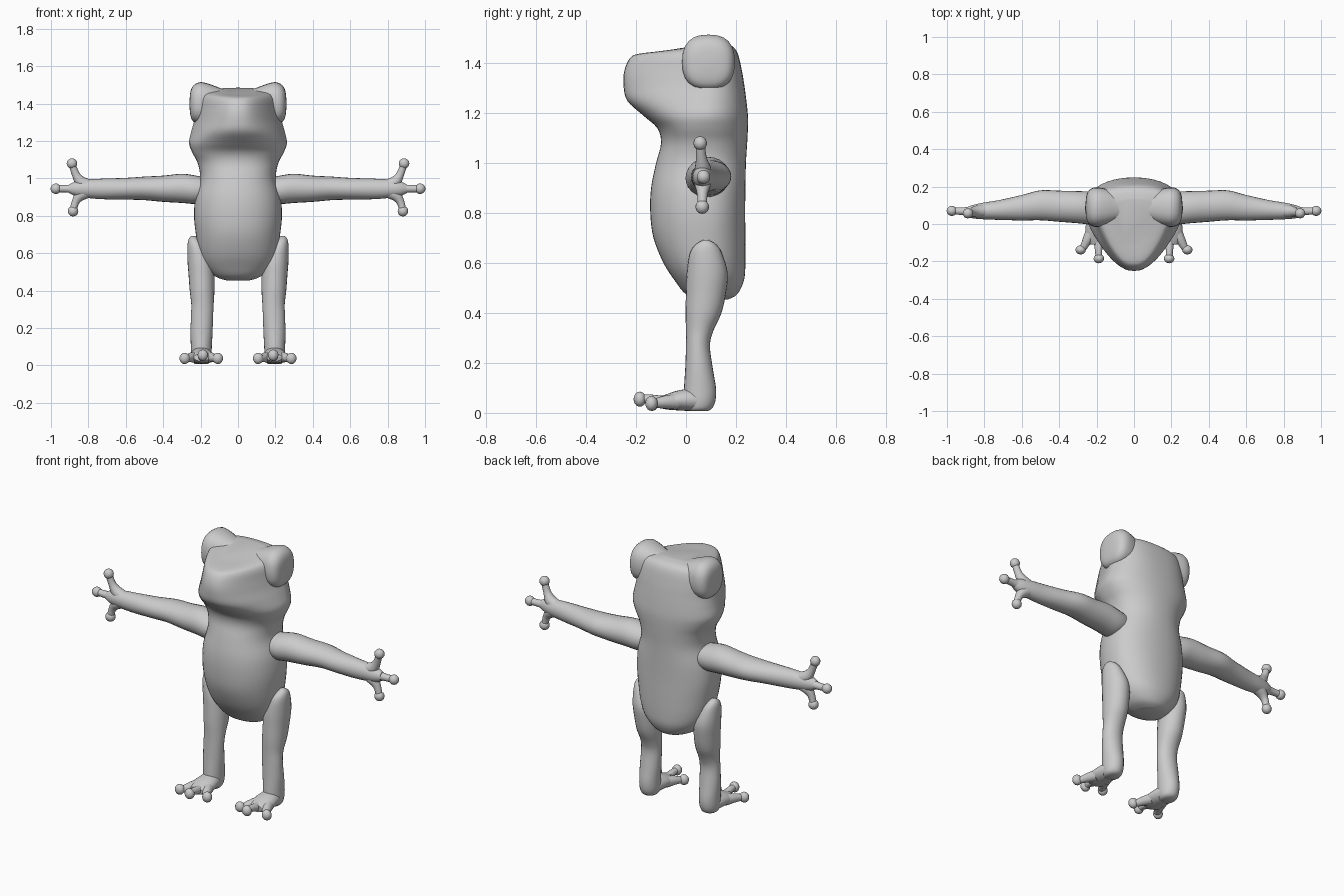
import bpy, bmesh, math
from mathutils import Vector

if "Cube" in bpy.data.objects:
    bpy.data.objects.remove(bpy.data.objects["Cube"])

skin = bpy.data.materials.new("grey skin")
skin.diffuse_color = (0.6, 0.6, 0.6, 1)
skin.use_nodes = True
skin.node_tree.nodes["Principled BSDF"].inputs["Base Color"].default_value = skin.diffuse_color


def spline(rows, steps):
    """Catmull-Rom interpolation of tuples of numbers."""
    out = []
    for i in range(len(rows) - 1):
        p = [rows[max(0, min(len(rows) - 1, i + k))] for k in (-1, 0, 1, 2)]
        for s in range(steps):
            t = s / steps
            out.append([b + 0.5 * t * (c - a + t * (2*a - 5*b + 4*c - d + t * (3*(b - c) + d - a)))
                        for a, b, c, d in zip(*p)])
    return out + [list(rows[-1])]


def loft(name, rings, angle=50):
    """Skin a list of closed rings and cap both ends."""
    bm = bmesh.new()
    vs = [[bm.verts.new(p) for p in r] for r in rings]
    n = len(vs[0])
    for a, b in zip(vs, vs[1:]):
        for i in range(n):
            bm.faces.new((a[i], a[(i+1) % n], b[(i+1) % n], b[i]))
    bm.faces.new(vs[0][::-1])
    bm.faces.new(vs[-1])
    bmesh.ops.recalc_face_normals(bm, faces=bm.faces)
    me = bpy.data.meshes.new(name)
    bm.to_mesh(me)
    bm.free()
    ob = bpy.data.objects.new(name, me)
    bpy.context.collection.objects.link(ob)
    finish(ob, angle)
    return ob


def finish(ob, angle=50):
    ob.data.materials.clear()
    ob.data.materials.append(skin)
    bpy.ops.object.select_all(action='DESELECT')
    bpy.context.view_layer.objects.active = ob
    ob.select_set(True)
    bpy.ops.object.shade_smooth_by_angle(angle=math.radians(angle))


def spow(v, e):
    return math.copysign(abs(v) ** e, v)


def tube(name, rows, n=16, steps=4):
    """Round tube along rows of (x, y, z, radius)."""
    rows = spline(rows, steps)
    rings = []
    for i, r in enumerate(rows):
        d = Vector(rows[min(i+1, len(rows)-1)][:3]) - Vector(rows[max(i-1, 0)][:3])
        u = d.cross(Vector((0.3, 0.9, 0.2))).normalized()
        v = d.cross(u).normalized()
        rings.append([Vector(r[:3]) + r[3] * (u * math.cos(a) + v * math.sin(a))
                      for a in (2 * math.pi * k / n for k in range(n))])
    return loft(name, rings)


def ball(name, c, r):
    bpy.ops.mesh.primitive_uv_sphere_add(segments=16, ring_count=10, radius=1, location=c)
    ob = bpy.context.object
    ob.name = name
    ob.scale = r
    finish(ob, 180)


# Body and head: front z, back z, half width, front y, back y, squareness, snout taper
body = [
    (.455, .455, .06, .06, .17, 2, 0), (.475, .475, .12, .00, .205, 2.1, 0),
    (.53, .53, .175, -.045, .232, 2.2, 0), (.60, .60, .207, -.09, .238, 2.2, 0),
    (.70, .70, .225, -.13, .238, 2.2, 0), (.80, .80, .235, -.143, .237, 2.2, 0),
    (.90, .90, .228, -.14, .238, 2.2, 0), (1.0, 1.0, .203, -.12, .24, 2.2, 0),
    (1.08, 1.08, .215, -.10, .245, 2.2, 0), (1.14, 1.14, .245, -.115, .248, 2.2, 0),
    (1.19, 1.19, .262, -.17, .248, 2.2, .1), (1.25, 1.25, .25, -.235, .242, 2.3, .25),
    (1.31, 1.31, .234, -.25, .234, 2.4, .35), (1.37, 1.37, .225, -.247, .224, 2.5, .42),
    (1.42, 1.44, .215, -.225, .207, 2.5, .42), (1.438, 1.472, .185, -.19, .18, 2.5, .4),
    (1.448, 1.485, .10, -.10, .13, 2.4, .3)]
rings = []
MID = 0.08
for zf, zb, w, yf, yb, n, tp in spline(body, 4):
    ring = []
    for k in range(48):
        a = 2 * math.pi * k / 48
        c, s = spow(math.cos(a), 2 / n), spow(math.sin(a), 2 / n)
        f = max(0, -s)
        y = MID + (s * (yb - MID) if s > 0 else f * (yf - MID))
        x = c * w * (1 - tp * f)
        ring.append((x, y, zf + (zb - zf) * (y - yf) / (yb - yf)))
    rings.append(ring)
loft("body", rings)

# Arm: x, y centre, z centre, y radius, z radius
arm = [(.17, .085, .94, .075, .065), (.23, .085, .94, .087, .076), (.30, .09, .947, .086, .078),
       (.40, .095, .945, .083, .07), (.50, .10, .947, .08, .063), (.60, .087, .945, .068, .058),
       (.72, .075, .944, .053, .055), (.80, .07, .945, .045, .05), (.86, .066, .945, .036, .042),
       (.90, .065, .945, .022, .025)]
# Leg: z, x centre, y centre, x radius, y radius
leg = [(.692, .238, .08, .012, .012), (.675, .234, .08, .03, .04), (.64, .222, .08, .048, .064),
       (.56, .202, .085, .068, .082), (.48, .195, .08, .069, .08), (.40, .192, .07, .066, .072),
       (.33, .19, .055, .06, .055), (.27, .192, .048, .059, .048), (.18, .195, .052, .059, .055),
       (.10, .196, .056, .056, .064), (.05, .196, .055, .054, .063), (.02, .196, .053, .047, .053),
       (.008, .196, .05, .035, .04)]
# Foot: y, x centre, z centre, x radius, z radius
foot = [(.09, .196, .045, .04, .03), (.03, .196, .052, .056, .044), (-.03, .196, .05, .064, .04),
        (-.08, .196, .044, .062, .03), (-.11, .195, .043, .04, .02)]
fingers = {"upper": (.888, .057, 1.08), "middle": (.974, .07, .945), "lower": (.882, .065, .825)}
toes = {"inner": (.108, -.135, .038), "middle": (.188, -.185, .055), "outer": (.285, -.138, .038)}
angles = [2 * math.pi * k / 24 for k in range(24)]

for side, m in (("right", 1), ("left", -1)):
    # Limbs
    loft(side + "_arm", [[(m * x, y + ry * math.cos(a), z + rz * math.sin(a)) for a in angles]
                         for x, y, z, ry, rz in spline(arm, 4)])
    loft(side + "_leg", [[(m * (x + rx * math.cos(a)), y + ry * math.sin(a), z) for a in angles]
                         for z, x, y, rx, ry in spline(leg, 4)])
    loft(side + "_foot", [[(m * (x + rx * math.cos(a)), y, z + rz * math.sin(a)) for a in angles]
                          for y, x, z, rx, rz in spline(foot, 4)])
    # Fingers with round tips, flaring into the palm
    for nm, (x, y, z) in fingers.items():
        off = z - .945
        tube(f"{side}_{nm}_finger", [(m * .80, .07, .945 + off * .12, .034),
             (m * (.84 + .01 * (off == 0)), .067, .945 + off * .27, .032),
             (m * (.868 + .04 * (off == 0)), (y + .066) / 2, .945 + off * .58, .021),
             (m * x, y, z, .019)])
        ball(f"{side}_{nm}_fingertip", (m * x, y, z), (.028, .027, .028))
    # Toes with round tips
    for nm, (x, y, z) in toes.items():
        dx = x - .196
        tube(f"{side}_{nm}_toe", [(m * (.196 + dx * .35), -.04, .045, .032),
             (m * (.196 + dx * .6), -.085, .043, .026),
             (m * (.196 + dx * .85), y * .45 - .065, z, .019), (m * x, y, z, .019)])
        ball(f"{side}_{nm}_toetip", (m * x, y, z), (.028, .025, .03))
    # Bulging eye: rounded-square disc domed outward; x, centre z, radius
    eye = [(.06, 1.40, .07), (.10, 1.40, .085), (.15, 1.402, .102), (.195, 1.405, .11),
           (.225, 1.402, .105), (.245, 1.40, .088), (.255, 1.40, .06), (.259, 1.40, .02)]
    loft(side + "_eye", [[(m * x, .09 + .96 * r * spow(math.cos(a), .8), z + r * spow(math.sin(a), .8))
                          for a in angles] for x, z, r in spline(eye, 4)])
